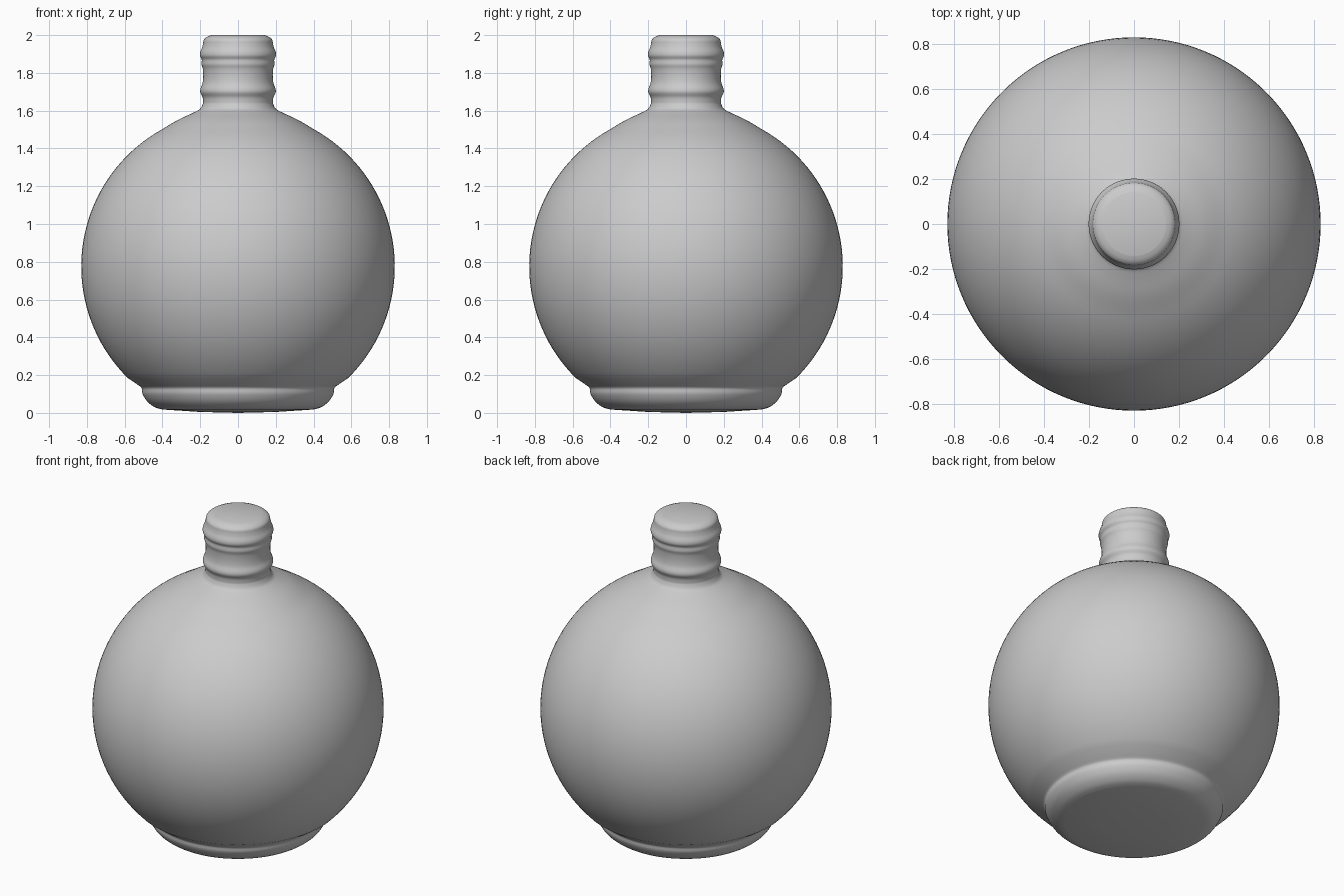
import bpy, bmesh, math

if "Cube" in bpy.data.objects:
    bpy.data.objects.remove(bpy.data.objects["Cube"])


def revolve(name, profile, segments=128):
    """Turn an (r, z) profile around the z axis."""
    bm = bmesh.new()
    verts = [bm.verts.new((r, 0, z)) for r, z in profile]
    edges = [bm.edges.new(pair) for pair in zip(verts, verts[1:])]
    bmesh.ops.spin(bm, geom=verts + edges, cent=(0, 0, 0), axis=(0, 0, 1),
                   angle=2 * math.pi, steps=segments)
    bmesh.ops.remove_doubles(bm, verts=bm.verts, dist=1e-5)
    bmesh.ops.recalc_face_normals(bm, faces=bm.faces)
    mesh = bpy.data.meshes.new(name)
    bm.to_mesh(mesh)
    bm.free()
    ob = bpy.data.objects.new(name, mesh)
    bpy.context.collection.objects.link(ob)
    bpy.context.view_layer.objects.active = ob
    ob.select_set(True)
    bpy.ops.object.shade_smooth_by_angle(angle=math.radians(40))
    ob.select_set(False)
    return ob


def smooth(points, steps=4):
    """Catmull-Rom curve through the points."""
    p = [points[0]] + points + [points[-1]]
    out = []
    for a, b, c, d in zip(p, p[1:], p[2:], p[3:]):
        for i in range(steps):
            t = i / steps
            out.append(tuple(
                0.5 * (2 * b[k] + (c[k] - a[k]) * t
                       + (2 * a[k] - 5 * b[k] + 4 * c[k] - d[k]) * t * t
                       + (3 * b[k] - a[k] - 3 * c[k] + d[k]) * t ** 3)
                for k in (0, 1)))
    return out + [points[-1]]


# Slightly domed underside and rounded foot
foot = [(0, 0), (0.2, 0.005), (0.4, 0.018)]
foot += smooth([(0.4, 0.018), (0.44, 0.03), (0.48, 0.06), (0.505, 0.1), (0.51, 0.13), (0.525, 0.145)])[1:]

# Globe body, blending into the shoulder
globe = []
for i in range(41):
    a = math.radians(-48 + 109 * i / 40)
    globe.append((0.83 * math.cos(a), 0.775 + 0.83 * math.sin(a)))
shoulder = smooth([globe[-1], (0.32, 1.55), (0.235, 1.59), (0.2, 1.61), (0.185, 1.64)])

# Neck with one lower bead and a double upper bead
neck = smooth([(0.185, 1.64), (0.187, 1.67), (0.199, 1.695), (0.199, 1.715), (0.188, 1.745),
               (0.184, 1.78), (0.186, 1.82), (0.193, 1.845), (0.192, 1.87), (0.201, 1.89),
               (0.2, 1.91), (0.19, 1.935), (0.185, 1.955), (0.181, 1.975), (0.165, 1.99),
               (0.14, 2.0)])

revolve("round_bottle", foot + globe[1:] + shoulder[1:] + neck[1:] + [(0, 2.0)])
